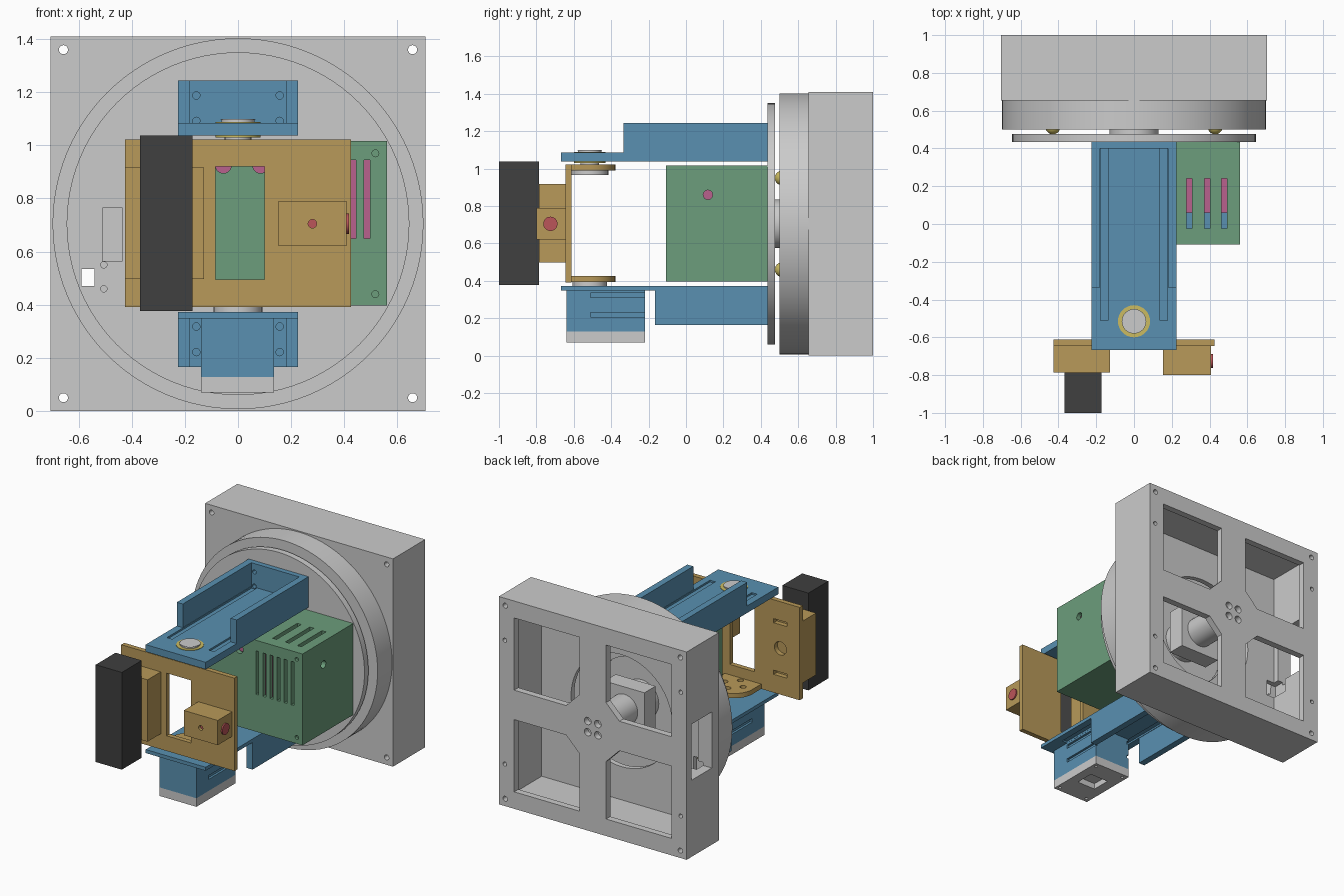
import bpy, bmesh, math
from mathutils import Matrix

if "Cube" in bpy.data.objects:
    bpy.data.objects.remove(bpy.data.objects["Cube"])

CZ = 0.705  # height of the main axis


def material(name, rgb):
    m = bpy.data.materials.new(name)
    m.diffuse_color = (*rgb, 1)
    m.use_nodes = True
    m.node_tree.nodes["Principled BSDF"].inputs["Base Color"].default_value = m.diffuse_color
    return m


BLUE = material("blue", (0.10, 0.28, 0.44))
TAN = material("tan", (0.48, 0.32, 0.10))
GREEN = material("green", (0.15, 0.34, 0.20))
PINK = material("pink", (0.48, 0.12, 0.27))
RED = material("red", (0.50, 0.09, 0.10))
GOLD = material("gold", (0.60, 0.50, 0.12))
DARK = material("dark", (0.05, 0.05, 0.05))


def finish(name, bm, mat):
    bmesh.ops.recalc_face_normals(bm, faces=bm.faces)
    me = bpy.data.meshes.new(name)
    bm.to_mesh(me)
    bm.free()
    ob = bpy.data.objects.new(name, me)
    bpy.context.collection.objects.link(ob)
    if mat:
        me.materials.append(mat)
    return ob


def box(name, x, y, z, mat=None):
    bm = bmesh.new()
    bmesh.ops.create_cube(bm, size=1)
    for v in bm.verts:
        v.co = [r[0] if c < 0 else r[1] for c, r in zip(v.co, (x, y, z))]
    return finish(name, bm, mat)


def cyl(name, axis, r, span, a, b, mat=None, seg=32):
    """Cylinder along axis over span; a, b are the other two coordinates in xyz order."""
    bm = bmesh.new()
    bmesh.ops.create_cone(bm, cap_ends=True, segments=seg, radius1=r, radius2=r,
                          depth=span[1] - span[0])
    m = (span[0] + span[1]) / 2
    rot, loc = {"x": (Matrix.Rotation(math.pi / 2, 4, "Y"), (m, a, b)),
                "y": (Matrix.Rotation(math.pi / 2, 4, "X"), (a, m, b)),
                "z": (Matrix.Identity(4), (a, b, m))}[axis]
    bm.transform(Matrix.Translation(loc) @ rot)
    return finish(name, bm, mat)


def prism(name, axis, pts, span, mat=None):
    """Polygon extruded along x (points are y,z), y (x,z) or z (x,y)."""
    bm = bmesh.new()
    i = "xyz".index(axis)

    def put(p, d):
        q = list(p)
        q.insert(i, d)
        return bm.verts.new(q)
    f = bm.faces.new([put(p, span[0]) for p in pts])
    new = bmesh.ops.extrude_face_region(bm, geom=[f])["geom"]
    for v in new:
        if isinstance(v, bmesh.types.BMVert):
            v.co[i] = span[1]
    return finish(name, bm, mat)


def boolean(ob, tools, op="DIFFERENCE"):
    for t in tools:
        m = ob.modifiers.new("bool", "BOOLEAN")
        m.operation, m.object, m.solver = op, t, "EXACT"
        bpy.context.view_layer.objects.active = ob
        bpy.ops.object.modifier_apply(modifier=m.name)
        bpy.data.objects.remove(t)


# Base housing: hollow box with four rear windows around a central boss
housing = box("base_housing", (-0.705, 0.705), (0.655, 1), (0, 1.41))
cuts = [box("c", (-0.6, 0.6), (0.69, 0.955), (0.1, 1.31)),
        cyl("c", "y", 0.38, (0.6, 0.75), 0, CZ, seg=64),
        box("c", (-0.8, -0.5), (0.73, 0.95), (0.52, 0.9))]
for sx in (-1, 1):
    for sz in (-1, 1):
        w = [(0.2, 0.1), (0.59, 0.1), (0.59, 0.59), (0.1, 0.59), (0.1, 0.2)]
        cuts += [prism("c", "y", [(sx * a, CZ + sz * b) for a, b in w], (0.9, 1.1)),
                 cyl("c", "y", 0.017, (0.5, 1.1), sx * 0.657, CZ + sz * 0.655, seg=24),
                 cyl("c", "y", 0.014, (0.96, 1.1), sx * 0.66, CZ + sz * 0.42, seg=24),
                 cyl("c", "y", 0.025, (0.9, 1.1), sx * 0.038, CZ + sz * 0.038, seg=24)]
cuts.append(box("c", (-0.64, -0.54), (0.6, 0.8), (0.43, 0.54)))
boolean(housing, cuts)

# Fixed ring with a thin front wall, and the turntable disc before it
ring = cyl("bearing_ring", "y", 0.698, (0.50, 0.656), 0, CZ, seg=96)
boolean(ring, [cyl("c", "y", 0.63, (0.535, 0.7), 0, CZ, seg=96),
               cyl("c", "y", 0.3, (0.4, 0.6), 0, CZ, seg=64),
               box("c", (-0.6, -0.54), (0.4, 0.7), (0.47, 0.535))])
disc = cyl("turntable_disc", "y", 0.645, (0.435, 0.477), 0, CZ, seg=96)
boolean(disc, [box("c", (-0.51, -0.435), (0.4, 0.6), (0.565, 0.765)),
               box("c", (-0.59, -0.54), (0.4, 0.6), (0.47, 0.535))]
        + [cyl("c", "y", 0.012, (0.4, 0.6), -0.505, z, seg=16) for z in (0.46, 0.55)])
for sx in (-1, 1):
    for sz in (-1, 1):
        bm = bmesh.new()
        bmesh.ops.create_uvsphere(bm, u_segments=20, v_segments=12, radius=0.04)
        bm.transform(Matrix.Translation((sx * 0.43, 0.515, CZ + sz * 0.245)))
        finish("bearing_ball", bm, GOLD)

# Pan motor inside the ring
cyl("pan_hub", "y", 0.13, (0.47, 0.56), 0, CZ)
box("pan_motor_block", (-0.15, 0.15), (0.54, 0.66), (CZ - 0.15, CZ + 0.15))
cyl("pan_motor_barrel", "y", 0.1, (0.65, 0.96), 0, CZ)


# Yoke arms: channel sections bolted to the disc
def arm(name, s, t, wall_y):
    def z(*d):
        return sorted(CZ + s * k for k in d)
    prof = [(-0.668, 0.332), (0.436, 0.332), (0.436, 0.54), (wall_y, 0.54),
            (wall_y, 0.332 + t), (-0.668, 0.332 + t)]
    ob = prism(name, "x", [(y, CZ + s * d) for y, d in prof], (-0.225, 0.225), BLUE)
    tools = [box("c", (-0.18, 0.18), (wall_y - 0.1, 0.4), z(0.332 + t, 0.7))]
    for x in (-0.157, 0.157):
        tools.append(box("c", (x - 0.02, x + 0.02), (-0.51, 0.399), z(0.32 + t, 0.5)))
        tools += [cyl("c", "y", 0.014, (0.36, 0.43), x, CZ + s * d, seg=20)
                  for d in (0.387, 0.483)]
    boolean(ob, tools)


arm("upper_arm", 1, 0.048, -0.335)
arm("lower_arm", -1, 0.024, -0.165)

# Tilt motor under the lower arm
holder = box("tilt_motor_holder", (-0.14, 0.136), (-0.64, -0.22), (0.128, 0.352), BLUE)
boolean(holder, [box("c", (a, a + 0.03), (-0.51, -0.1), (z, z + 0.026))
                 for a in (-0.155, 0.121) for z in (0.206, 0.31)])
cap = box("tilt_motor_cap", (-0.14, 0.136), (-0.64, -0.22), (0.07, 0.128))
boolean(cap, [box("c", (-0.07, 0.07), (-0.48, -0.35), (0, 0.11))]
        + [cyl("c", "z", 0.01, (0, 0.1), x, y, seg=16)
           for x in (-0.11, 0.11) for y in (-0.61, -0.25)])

# Tilt pivots
PY = -0.515
cyl("upper_bearing_race", "z", 0.085, (1.03, 1.088), 0, PY, GOLD)
cyl("upper_bearing_cap", "z", 0.063, (1.08, 1.10), 0, PY)
cyl("upper_shaft", "z", 0.05, (0.97, 1.04), 0, PY)
cyl("upper_shaft_washer", "z", 0.065, (1.095, 1.098), 0, PY)
cyl("upper_nut", "z", 0.1, (0.965, 0.99), 0, PY)
cyl("lower_horn", "z", 0.092, (0.37, 0.398), 0, PY)

# Tilting camera bracket with rounded pivot flanges
plate = box("bracket_plate", (-0.425, 0.425), (-0.645, -0.612), (0.392, 1.022), TAN)
tools = [box("c", (-0.085, 0.1), (-0.7, -0.55), (0.495, 0.92)),
         cyl("c", "y", 0.045, (-0.7, -0.55), -0.28, CZ)]
tools += [box("c", (-0.33, -0.23), (-0.7, -0.55), (z - 0.014, z + 0.014))
          for z in (CZ - 0.175, CZ + 0.175)]
boolean(plate, tools)
arc = [(0.137 * math.cos(i * math.pi / 24), PY + 0.137 * math.sin(i * math.pi / 24))
       for i in range(25)]
for name, z in (("upper_flange", (0.99, 1.021)), ("lower_flange", (0.393, 0.425))):
    fl = prism(name, "z", [(0.137, -0.613)] + arc + [(-0.137, -0.613)], z, TAN)
    boolean(fl, [cyl("c", "z", 0.02, (0.3, 1.2), 0.068 * math.cos(k * math.pi / 2),
                     PY + 0.068 * math.sin(k * math.pi / 2), seg=20) for k in range(4)])

# Camera mount and camera body
box("camera_mount", (-0.425, -0.128), (-0.787, -0.645), (0.497, 0.917), TAN)
box("camera_body", (-0.368, -0.172), (-1, -0.787), (0.377, 1.037), DARK)

# Pointer block with side lens
pointer = box("pointer_block", (0.153, 0.408), (-0.80, -0.645), (0.622, 0.79), TAN)
boolean(pointer, [cyl("c", "y", 0.016, (-0.9, -0.74), 0.28, CZ, seg=20)])
cyl("pointer_core", "y", 0.016, (-0.78, -0.735), 0.28, CZ, RED, 20)
cyl("pointer_lens", "x", 0.038, (0.4, 0.417), -0.725, CZ, RED)

# Electronics box with ventilation slots
case = box("electronics_box", (-0.2, 0.56), (-0.108, 0.437), (0.397, 1.017), GREEN)
tools = [box("c", (-0.17, 0.53), (-0.078, 0.41), (0.427, 0.987))]
tools += [box("c", (x - 0.011, x + 0.011), (-0.2, -0.05), (0.65, 0.945))
          for x in (0.22 + 0.0532 * i for i in range(6))]
tools += [box("c", (x - 0.015, x + 0.015), (-0.025, 0.24), (0.97, 1.1))
          for x in (0.292, 0.387, 0.478)]
tools += [cyl("c", "y", 0.03, (-0.2, -0.05), x, 0.925, seg=24) for x in (-0.055, 0.085)]
tools += [cyl("c", "x", 0.025, (0.5, 0.6), 0.117, z, seg=24) for z in (0.55, 0.86)]
tools += [cyl("c", "y", 0.013, (-0.2, -0.09), 0.517, z, seg=20) for z in (0.44, 0.97)]
boolean(case, tools)
box("circuit_block", (-0.15, 0.51), (-0.06, 0.39), (0.63, 0.955), PINK)
box("circuit_connector", (0.26, 0.5), (-0.05, 0.06), (0.955, 0.975), BLUE)

# Smooth curved sides, keep edges sharp
bpy.ops.object.select_all(action="DESELECT")
for ob in bpy.context.scene.objects:
    ob.select_set(True)
    bpy.context.view_layer.objects.active = ob
bpy.ops.object.shade_smooth_by_angle(angle=math.radians(30))
